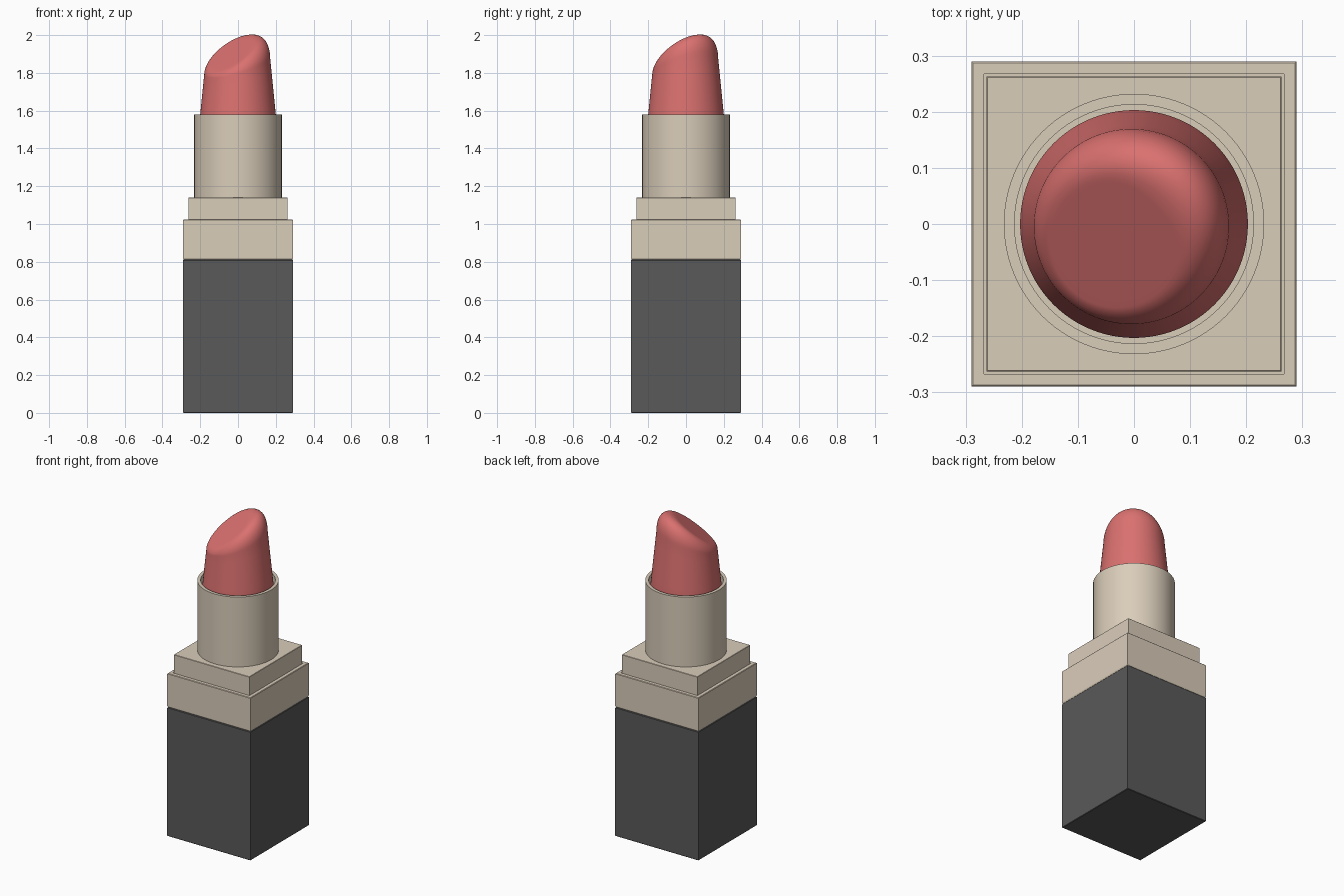
import bpy, bmesh, math

if "Cube" in bpy.data.objects:
    bpy.data.objects.remove(bpy.data.objects["Cube"])


def material(name, rgb):
    m = bpy.data.materials.new(name)
    m.diffuse_color = (*rgb, 1.0)
    m.use_nodes = True
    m.node_tree.nodes["Principled BSDF"].inputs["Base Color"].default_value = m.diffuse_color
    return m


BLACK = material("charcoal black", (0.10, 0.10, 0.10))
BEIGE = material("champagne beige", (0.70, 0.61, 0.49))
RED = material("rose red", (0.70, 0.165, 0.16))


def loft(name, rings, mat, closed=False, smooth=False):
    """Skin a stack of equally sized point rings; cap the ends unless closed into a loop."""
    bm = bmesh.new()
    vs = [[bm.verts.new(p) for p in ring] for ring in rings]
    n = len(vs[0])
    pairs = list(zip(vs, vs[1:])) + ([(vs[-1], vs[0])] if closed else [])
    for a, b in pairs:
        for i in range(n):
            j = (i + 1) % n
            bm.faces.new((a[i], a[j], b[j], b[i]))
    if not closed:
        bm.faces.new(vs[0][::-1])
        bm.faces.new(vs[-1])
    bmesh.ops.recalc_face_normals(bm, faces=bm.faces)
    mesh = bpy.data.meshes.new(name)
    bm.to_mesh(mesh)
    bm.free()
    mesh.materials.append(mat)
    ob = bpy.data.objects.new(name, mesh)
    bpy.context.collection.objects.link(ob)
    if smooth:
        bpy.ops.object.select_all(action='DESELECT')
        ob.select_set(True)
        bpy.context.view_layer.objects.active = ob
        bpy.ops.object.shade_smooth_by_angle(angle=math.radians(40))
    return ob


def square(r, z):
    return [(-r, -r, z), (r, -r, z), (r, r, z), (-r, r, z)]


def circle(r, z, n=96):
    return [(r * math.cos(2 * math.pi * i / n), r * math.sin(2 * math.pi * i / n), z)
            for i in range(n)]


# Square case with fine chamfered edges
loft("case_base", [square(r, z) for r, z in
     [(0.287, 0), (0.29, 0.003), (0.29, 0.808), (0.287, 0.811)]], BLACK)

# Collar with a narrow slot around the inner step
loft("collar", [square(r, z) for r, z in
     [(0.287, 0.812), (0.29, 0.819), (0.29, 1.022), (0.287, 1.025),
      (0.267, 1.025), (0.267, 0.99)]], BEIGE)
loft("inner_step", [square(r, z) for r, z in
     [(0.263, 0.98), (0.263, 1.138), (0.261, 1.14)]], BEIGE)

# Hollow round tube
loft("tube", [circle(r, z) for r, z in
     [(0.232, 1.135), (0.232, 1.58), (0.213, 1.58), (0.213, 1.135)]],
     BEIGE, closed=True, smooth=True)

# Tapered stick with a slanted, soft-edged tip facing -x -y
N = 96
SLOPE = 0.8


def stick_ring(kind, t):
    pts = []
    for i in range(N):
        a = 2 * math.pi * i / N
        c, s = math.cos(a), math.sin(a)
        k = (c + s) / math.sqrt(2)              # -1 at the low side, +1 at the high side
        w, h = 0.067 + 0.048 * k, 0.10 + 0.08 * k   # rounding width and drop
        edge = 1.85
        for _ in range(6):                      # height where the taper meets the rounding
            rad = 0.2 - 0.1 * (edge - 1.58)
            edge = 1.938 + SLOPE * (rad - w) * k + SLOPE * w * k - h
        if kind == "side":
            z = 1.55 + (edge - 1.55) * t
            r = 0.2 - 0.1 * (z - 1.58)
        elif kind == "round":
            r = rad - w * (1 - math.cos(t))
            z = 1.938 + SLOPE * r * k - h * (1 - math.sin(t))
        else:
            r = (rad - w) * t
            z = 1.938 + SLOPE * r * k
        pts.append((r * c, r * s, z))
    return pts


rings = [circle(0.203, 1.15, N)]
rings += [stick_ring("side", j / 5) for j in range(5)]
rings += [stick_ring("round", j / 12 * math.pi / 2) for j in range(13)]
rings += [stick_ring("flat", t) for t in (0.9, 0.6, 0.3)]
loft("lip_colour_stick", rings, RED, smooth=True)
